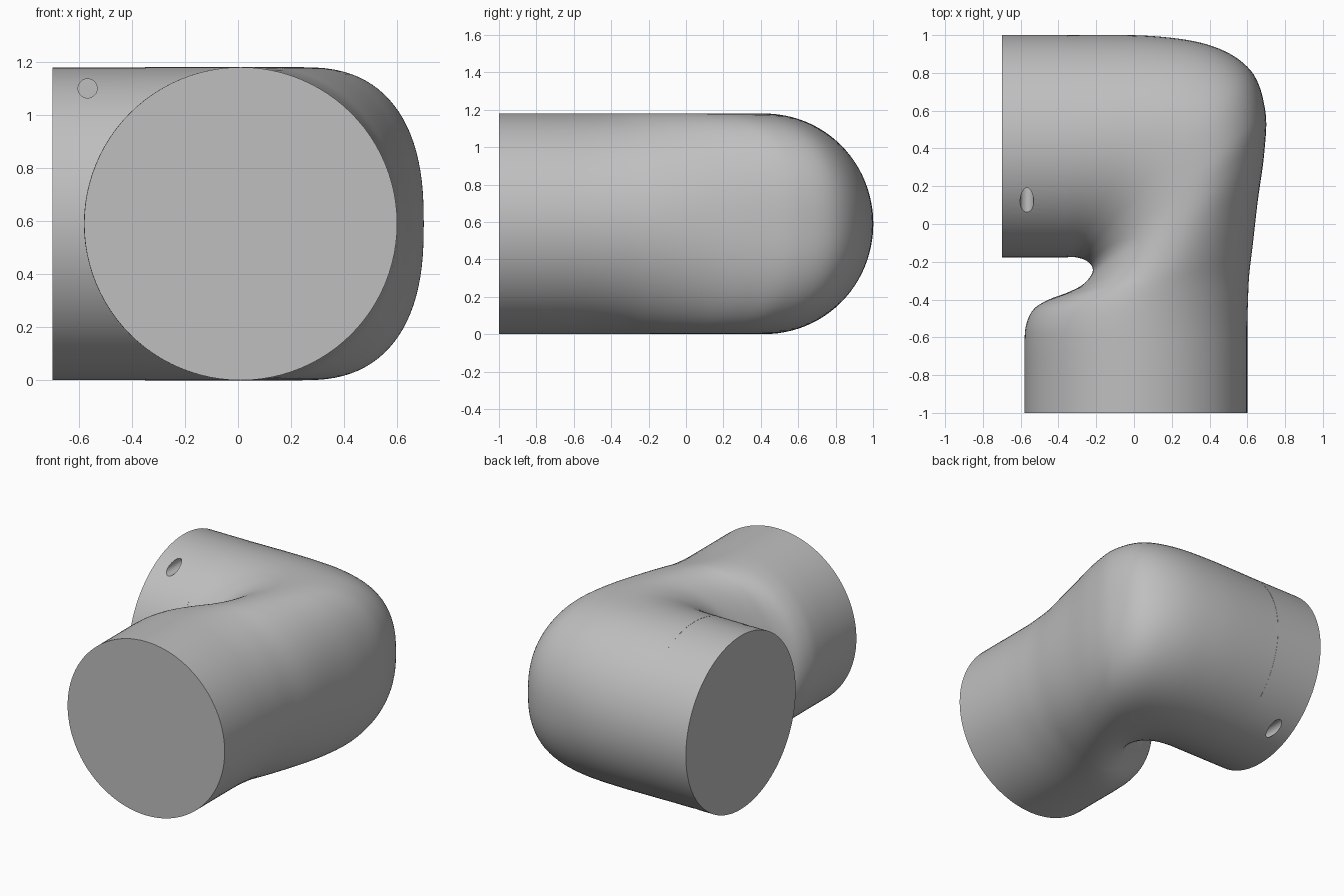
import bpy, bmesh, math
from mathutils import Vector, Matrix

if "Cube" in bpy.data.objects:
    bpy.data.objects.remove(bpy.data.objects["Cube"])

R = 0.59          # tube radius, also the height of the axis
SIDES = 96
STEPS = 8         # sections between two control sections

grey = bpy.data.materials.new("light grey")
grey.diffuse_color = (0.52, 0.52, 0.52, 1)
grey.use_nodes = True
grey.node_tree.nodes["Principled BSDF"].inputs["Base Color"].default_value = grey.diffuse_color


def finish(name, bm):
    bmesh.ops.recalc_face_normals(bm, faces=bm.faces)
    mesh = bpy.data.meshes.new(name)
    bm.to_mesh(mesh)
    bm.free()
    mesh.materials.append(grey)
    ob = bpy.data.objects.new(name, mesh)
    bpy.context.collection.objects.link(ob)
    return ob


def smooth(ob):
    bpy.ops.object.select_all(action='DESELECT')
    ob.select_set(True)
    bpy.context.view_layer.objects.active = ob
    bpy.ops.object.shade_smooth_by_angle(angle=math.radians(40))


def rod(name, radius, length, centre, axis, sides):
    bm = bmesh.new()
    turn = Matrix.Rotation(math.pi / 2, 4, axis)
    bmesh.ops.create_cone(bm, cap_ends=True, segments=sides, radius1=radius,
                          radius2=radius, depth=length,
                          matrix=Matrix.Translation(centre) @ turn)
    return finish(name, bm)


# Elbow sections: inner x, y, outer x, y, squareness of the outer half
SECTIONS = [
    (-.58, -1, .6, -1, 2), (-.58, -.8, .6, -.8, 2), (-.58, -.63, .6, -.66, 2),
    (-.57, -.53, .6, -.54, 2), (-.53, -.45, .603, -.42, 2),
    (-.45, -.40, .61, -.27, 2), (-.35, -.362, .63, -.1, 2.05),
    (-.27, -.32, .655, .12, 2.2), (-.222, -.262, .69, .38, 2.4),
    (-.225, -.22, .695, .6, 2.5), (-.26, -.19, .62, .81, 2.4),
    (-.30, -.178, .42, .94, 2.2), (-.325, -.175, .1, .995, 2.05),
    (-.35, -.175, -.35, 1, 2)]


def blend(a, b, c, d, t):
    return 0.5 * (2 * b + (c - a) * t + (2 * a - 5 * b + 4 * c - d) * t * t
                  + (3 * b - a - 3 * c + d) * t ** 3)


def sections():
    last = len(SECTIONS) - 1
    for i in range(last):
        quad = [SECTIONS[min(max(i + k, 0), last)] for k in (-1, 0, 1, 2)]
        for s in range(STEPS):
            yield [blend(*v, s / STEPS) for v in zip(*quad)]
    yield SECTIONS[-1]


# Elbow body lofted through the sections
bm = bmesh.new()
rings = []
for ix, iy, ox, oy, n in sections():
    mid = Vector(((ix + ox) / 2, (iy + oy) / 2, R))
    half = Vector(((ox - ix) / 2, (oy - iy) / 2, 0))
    ring = []
    for k in range(SIDES):
        a = math.tau * k / SIDES
        c, s = math.cos(a), math.sin(a)
        p = 2 / n if c > 0 else 1
        u = math.copysign(abs(c) ** p, c)
        w = math.copysign(abs(s) ** p, s)
        ring.append(bm.verts.new(mid + half * u + Vector((0, 0, R * w))))
    rings.append(ring)
for r0, r1 in zip(rings, rings[1:]):
    for k in range(SIDES):
        j = (k + 1) % SIDES
        bm.faces.new((r0[k], r0[j], r1[j], r1[k]))
bm.faces.new(rings[0])
bm.faces.new(rings[-1])
smooth(finish("elbow_body", bm))

# End collar with two pin holes drilled from opposite sides
collar = rod("end_collar", R - 0.001, 0.35, (-0.525, 0.4125, R), 'Y', 128)
for name, y, z in (("upper_hole_cutter", 0.03, 1.10), ("lower_hole_cutter", 0.795, 0.08)):
    cutter = rod(name, 0.036, 0.44, (-0.567, y, z), 'X', 32)
    cutter.hide_render = True
    cutter.hide_viewport = True
    cut = collar.modifiers.new(name, 'BOOLEAN')
    cut.operation = 'DIFFERENCE'
    cut.solver = 'EXACT'
    cut.object = cutter
smooth(collar)
